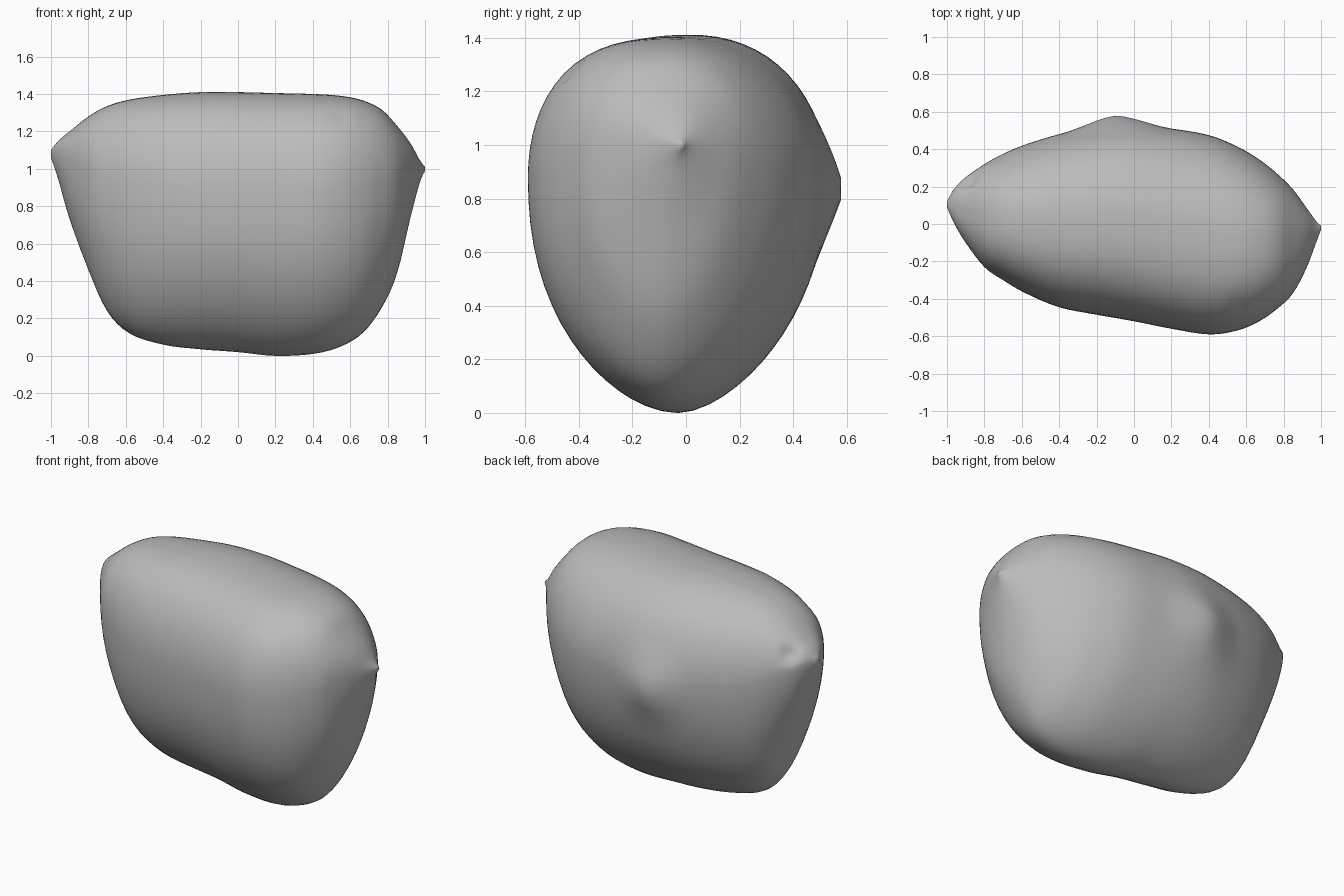
import bpy
import math
from mathutils import Vector

cube = bpy.data.objects.get("Cube")
if cube:
    bpy.data.objects.remove(cube, do_unlink=True)

# Cross-section stations: x, y low, y high, z low, z high, z of widest point
STATIONS = [
    (-1, .09, .12, 1.06, 1.10, 1.08),
    (-.96, 0, .19, .94, 1.15, 1.08),
    (-.9, -.1, .25, .73, 1.2, 1.05),
    (-.8, -.23, .32, .46, 1.28, 1),
    (-.7, -.3, .375, .24, 1.335, .95),
    (-.58, -.37, .425, .12, 1.37, .92),
    (-.4, -.445, .48, .06, 1.395, .9),
    (-.2, -.485, .52, .035, 1.41, .88),
    (0, -.52, .53, .02, 1.41, .88),
    (.2, -.56, .51, 0, 1.405, .88),
    (.4, -.59, .475, .01, 1.4, .88),
    (.55, -.57, .415, .05, 1.39, .89),
    (.67, -.52, .345, .125, 1.365, .9),
    (.77, -.45, .265, .26, 1.315, .93),
    (.85, -.37, .185, .44, 1.23, .95),
    (.92, -.24, .09, .73, 1.14, .98),
    (.97, -.11, .02, .92, 1.05, 1),
    (1, -.03, -.01, .99, 1.01, 1),
]
SIDES, STEPS = 64, 4


def spline(a, b, c, d, t):
    """Smooth curve from b to c."""
    return tuple(
        q + t * (r - p + t * (2 * p - 5 * q + 4 * r - s + t * (3 * (q - r) + s - p))) / 2
        for p, q, r, s in zip(a, b, c, d))


def section(x, y0, y1, z0, z1, zc):
    """Egg-shaped ring, fuller at the upper front."""
    yc = (y0 + y1) / 2
    ring = []
    for i in range(SIDES):
        a = math.tau * i / SIDES
        c, s = math.cos(a), math.sin(a)
        lower, upper = (1.75, 2.15) if c > 0 else (1.85, 2.45)
        n = lower + (upper - lower) * (s + 1) / 2
        r = (abs(c) ** n + abs(s) ** n) ** (-1 / n)
        ring.append(Vector((x, yc + r * c * (y1 - y0) / 2,
                            zc + r * s * (z1 - zc if s > 0 else zc - z0))))
    return ring


# Rings along the length
rings = []
last = len(STATIONS) - 1
for k in range(last):
    ctrl = [STATIONS[min(max(k + o, 0), last)] for o in (-1, 0, 1, 2)]
    rings += [section(*spline(*ctrl, j / STEPS)) for j in range(STEPS)]
rings.append(section(*STATIONS[last]))
verts = [p for ring in rings for p in ring]

# Pinched back peak and small surface dents: centre, reach, push
PINCHES = [
    ((-.1, .54, .83), .3, (0, .065, 0)),
    ((.56, -.46, 1.31), .08, (0, .02, -.03)),
    ((-.88, .22, 1.13), .08, (.02, -.03, 0)),
]
for centre, reach, push in PINCHES:
    for p in verts:
        fall = max(0, 1 - (p - Vector(centre)).length / reach)
        p += Vector(push) * fall ** 1.5

# Skin between rings with closed tips
faces = []
for k in range(len(rings) - 1):
    for i in range(SIDES):
        j = (i + 1) % SIDES
        faces.append((k * SIDES + i, k * SIDES + j, (k + 1) * SIDES + j, (k + 1) * SIDES + i))
faces.append(tuple(reversed(range(SIDES))))
faces.append(tuple(range(len(verts) - SIDES, len(verts))))

mesh = bpy.data.meshes.new("boulder")
mesh.from_pydata(verts, [], faces)
mesh.update()
boulder = bpy.data.objects.new("boulder", mesh)
bpy.context.collection.objects.link(boulder)

# Stone colour
stone = bpy.data.materials.new("stone grey")
stone.use_nodes = True
grey = (.5, .5, .5, 1)
stone.diffuse_color = grey
stone.node_tree.nodes["Principled BSDF"].inputs["Base Color"].default_value = grey
mesh.materials.append(stone)

bpy.context.view_layer.objects.active = boulder
boulder.select_set(True)
bpy.ops.object.shade_smooth_by_angle(angle=math.radians(50))
